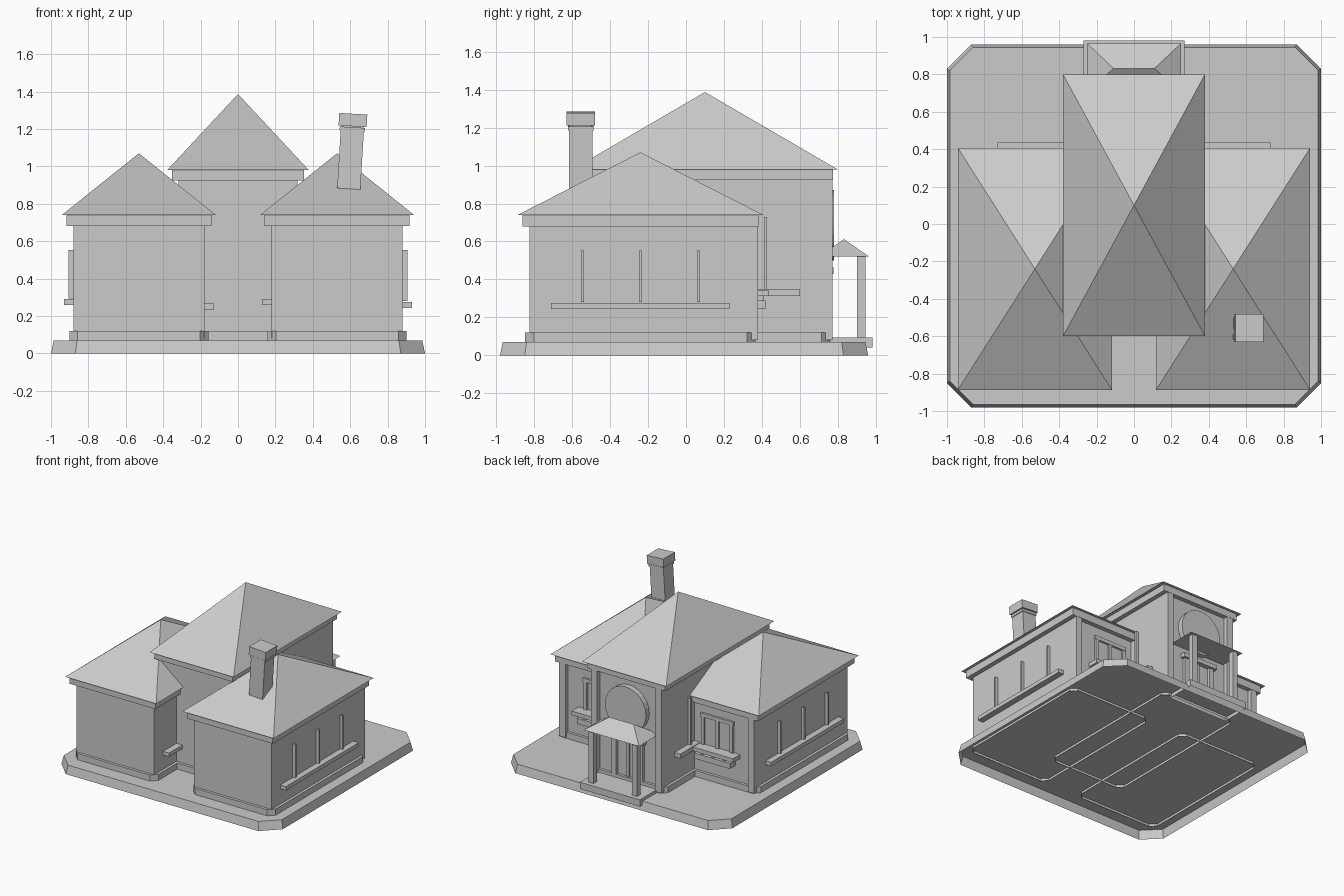
import bpy, bmesh, math
from mathutils import Matrix, Vector

old = bpy.data.objects.get("Cube")
if old:
    bpy.data.objects.remove(old, do_unlink=True)

grey = bpy.data.materials.new("light_grey")
grey.use_nodes = True
tone = (0.6, 0.6, 0.6, 1)
grey.diffuse_color = tone
grey.node_tree.nodes["Principled BSDF"].inputs["Base Color"].default_value = tone


def finish(name, bm):
    mesh = bpy.data.meshes.new(name)
    bm.to_mesh(mesh)
    bm.free()
    mesh.materials.append(grey)
    obj = bpy.data.objects.new(name, mesh)
    bpy.context.collection.objects.link(obj)
    return obj


def ring(x0, x1, y0, y1, cut=0):
    """Counter-clockwise rectangle, optionally with cut corners."""
    if not cut:
        return [(x0, y0), (x1, y0), (x1, y1), (x0, y1)]
    return [(x0 + cut, y0), (x1 - cut, y0), (x1, y0 + cut), (x1, y1 - cut),
            (x1 - cut, y1), (x0 + cut, y1), (x0, y1 - cut), (x0, y0 + cut)]


def loft(name, low, high, z0, z1, bottom=True):
    """Solid between two matching outlines; the underside may stay open."""
    bm = bmesh.new()
    a = [bm.verts.new((x, y, z0)) for x, y in low]
    b = [bm.verts.new((x, y, z1)) for x, y in high]
    n = len(a)
    for i in range(n):
        j = (i + 1) % n
        bm.faces.new((a[i], a[j], b[j], b[i]))
    bm.faces.new(b)
    if bottom:
        bm.faces.new(a[::-1])
    return finish(name, bm)


def box(name, x, y, z, bottom=True):
    x = sorted(x)
    outline = ring(x[0], x[1], y[0], y[1])
    return loft(name, outline, outline, z[0], z[1], bottom)


def hip_roof(name, x, y, z0, z1, ridge=0):
    """Hipped roof with a ridge along x, or a pyramid when ridge is 0."""
    bm = bmesh.new()
    c = [bm.verts.new((px, py, z0)) for px, py in ring(*x, *y)]
    mx, my = sum(x) / 2, sum(y) / 2
    left = bm.verts.new((mx - ridge, my, z1))
    right = bm.verts.new((mx + ridge, my, z1)) if ridge else left
    for tip in ((c[0], c[1], right, left), (c[1], c[2], right),
                (c[2], c[3], left, right), (c[3], c[0], left)):
        bm.faces.new(list(dict.fromkeys(tip)))
    bm.faces.new(c[::-1])
    return finish(name, bm)


def block(name, x, y, wall_top, eave, apex):
    """Walled block: plinth band, walls, rear corner posts, cornice, roof."""
    (x0, x1), (y0, y1) = x, y

    def grow(d, cut=0):
        return ring(x0 - d, x1 + d, y0 - d, y1 + d, cut)

    loft(name + "_plinth", grow(0.022, 0.045), grow(0.022, 0.045), 0.05, 0.12, False)
    loft(name + "_walls", grow(0), grow(0), 0.08, eave)
    loft(name + "_cornice", grow(0.037), grow(0.037), wall_top, eave)
    for px in (x0, x1 - 0.055):
        box(name + "_corner_post", (px, px + 0.055), (y1 - 0.02, y1 + 0.035), (0.08, wall_top))
    d = 0.062
    hip_roof(name + "_roof", (x0 - d, x1 + d), (y0 - d, y1 + d), eave, apex)


# Ground slab, open underneath
loft("ground_slab", ring(-1, 1, -0.98, 0.96, 0.13),
     ring(-0.985, 0.985, -0.965, 0.945, 0.125), 0, 0.07, False)

# Tall central hall and two side wings
block("hall", (-0.317, 0.317), (-0.537, 0.737), 0.925, 0.98, 1.387)
for side, s in (("left", 1), ("right", -1)):
    block(side + "_wing", tuple(sorted((s * 0.18, s * 0.88))), (-0.825, 0.345), 0.68, 0.74, 1.07)

# Side windows: long sills with slim uprights
for side, s, outer_z, inner_z in (("left", 1, 0.26, 0.275), ("right", -1, 0.274, 0.251)):
    y = (-0.71, 0.23)
    box(side + "_outer_sill", (s * 0.87, s * 0.93), y, (outer_z - 0.016, outer_z + 0.016))
    box(side + "_inner_sill", (s * 0.19, s * 0.127), y, (inner_z - 0.016, inner_z + 0.016))
    box(side + "_hall_sill", (s * 0.3, s * 0.37), (-0.4, 0.6), (0.312, 0.35))
    for k in (-1, 0, 1):
        my = -0.24 + k * 0.305
        box(side + "_window_upright", (s * 0.87, s * 0.905), (my - 0.008, my + 0.008),
            (outer_z + 0.02, 0.553))
        my = 0.1 + k * 0.32
        box(side + "_hall_upright", (s * 0.3, s * 0.342), (my - 0.008, my + 0.008), (0.35, 0.73))

    # Rear wing window with ledge, planter box and frame
    box(side + "_rear_ledge", (s * 0.33, s * 0.73), (0.33, 0.436), (0.312, 0.345))
    box(side + "_planter", (s * 0.37, s * 0.69), (0.33, 0.42), (0.245, 0.29))
    box(side + "_rear_header", (s * 0.38, s * 0.68), (0.33, 0.362), (0.57, 0.6))
    for mx in (0.4, 0.53, 0.66):
        box(side + "_rear_upright", (s * (mx - 0.014), s * (mx + 0.014)), (0.33, 0.36), (0.345, 0.57))
    for mx in (0.43, 0.53, 0.63):
        box(side + "_ledge_bracket", (s * (mx - 0.012), s * (mx + 0.012)), (0.34, 0.41), (0.285, 0.315))

# Round window above the entrance
bm = bmesh.new()
bmesh.ops.create_cone(bm, cap_ends=True, segments=24, radius1=0.185, radius2=0.185, depth=0.055,
                      matrix=Matrix.Translation((0, 0.753, 0.685)) @ Matrix.Rotation(math.pi / 2, 4, "X"))
finish("round_window", bm)

# Rear porch: step, posts, roof and door frame
box("porch_step", (-0.27, 0.27), (0.74, 0.982), (0.04, 0.095), False)
hip_roof("porch_roof", (-0.25, 0.25), (0.70, 0.965), 0.52, 0.612, 0.11)
for s in (-1, 1):
    box("porch_post", (s * 0.175, s * 0.22), (0.9, 0.945), (0.09, 0.525))
    box("door_frame", (s * 0.1, s * 0.14), (0.72, 0.76), (0.09, 0.43))
box("door_lintel", (-0.16, 0.16), (0.72, 0.776), (0.428, 0.463))
box("door_centre_strip", (-0.012, 0.012), (0.72, 0.75), (0.09, 0.43))

# Leaning chimney
lean = Matrix.Rotation(math.radians(3.5), 4, "Y")
pivot = Matrix.Translation(Vector((0.592, -0.555, 0.88)))
for name, r, z in (("chimney_shaft", 0.062, (0, 0.31)), ("chimney_collar", 0.068, (0.31, 0.33)),
                   ("chimney_neck", 0.058, (0.33, 0.345)), ("chimney_cap", 0.075, (0.335, 0.402))):
    part = box(name, (-r, r), (-r, r), z)
    part.matrix_world = pivot @ lean
